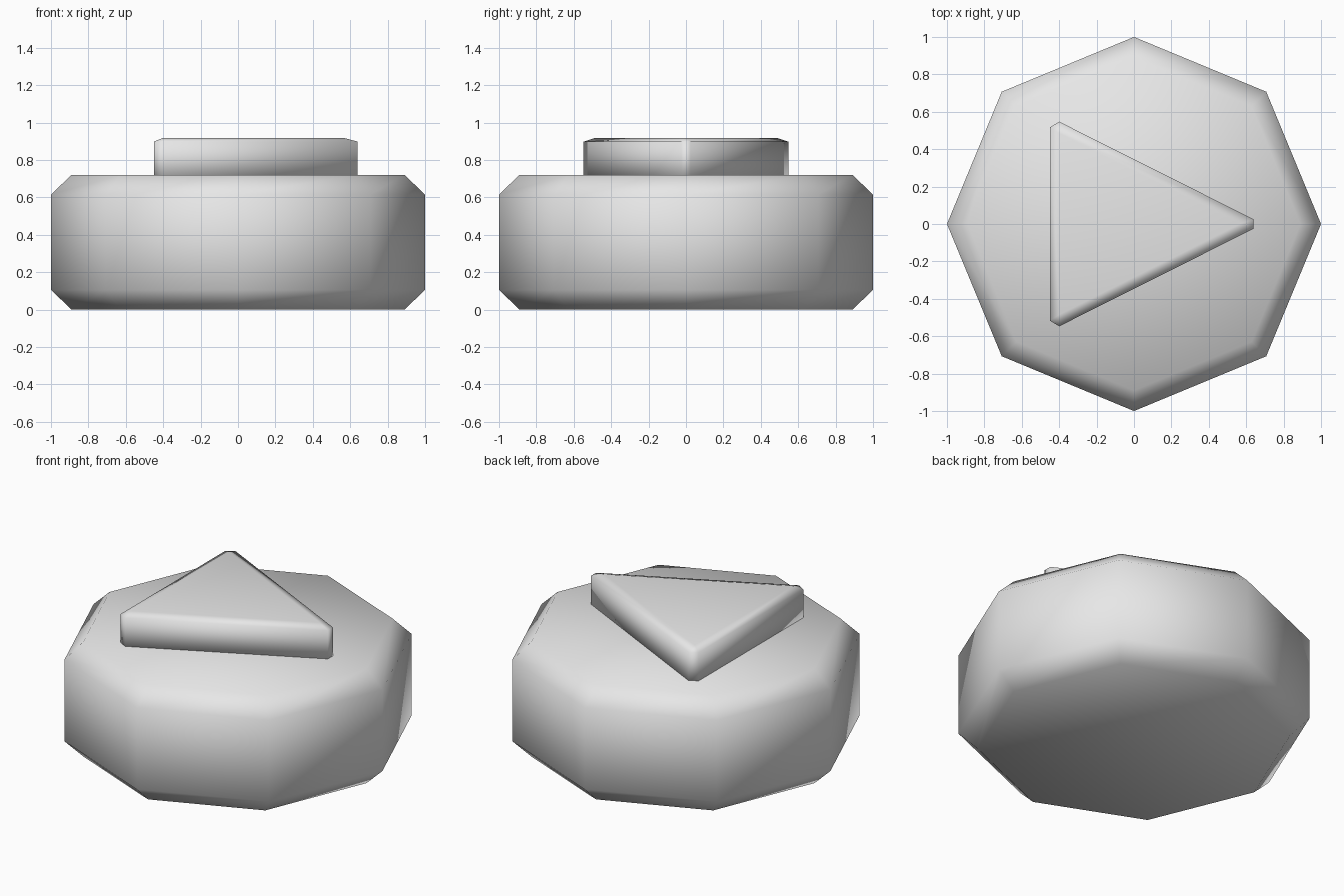
import bpy, bmesh
from math import cos, sin, pi

cube = bpy.data.objects.get("Cube")
if cube:
    bpy.data.objects.remove(cube, do_unlink=True)

# Single plain grey
grey = bpy.data.materials.new("plain_grey")
grey.use_nodes = True
grey.diffuse_color = (0.8, 0.8, 0.8, 1)
grey.node_tree.nodes["Principled BSDF"].inputs["Base Color"].default_value = (0.8, 0.8, 0.8, 1)


def finish(name, bm):
    """Turn a bmesh into a smooth shaded grey object."""
    bmesh.ops.recalc_face_normals(bm, faces=bm.faces)
    for f in bm.faces:
        f.smooth = True
    mesh = bpy.data.meshes.new(name)
    bm.to_mesh(mesh)
    bm.free()
    mesh.materials.append(grey)
    obj = bpy.data.objects.new(name, mesh)
    bpy.context.collection.objects.link(obj)
    return obj


def ring(bm, points, z):
    return [bm.verts.new((x, y, z)) for x, y in points]


def bridge(bm, low, high):
    n = len(low)
    for i in range(n):
        j = (i + 1) % n
        bm.faces.new((low[i], low[j], high[j], high[i]))


# Octagonal button body with chamfered rims
SIDES = 8
bm = bmesh.new()
rings = []
for radius, z in ((0.89, 0), (1, 0.105), (1, 0.615), (0.89, 0.72)):
    pts = [(radius * cos(2 * pi * i / SIDES), radius * sin(2 * pi * i / SIDES)) for i in range(SIDES)]
    rings.append(ring(bm, pts, z))
for low, high in zip(rings, rings[1:]):
    bridge(bm, low, high)
bm.faces.new(rings[0][::-1])
bm.faces.new(rings[-1])
finish("button_body", bm)

# Raised triangle with clipped corners and a chamfered top edge
bm = bmesh.new()
outline = [(0.64, -0.025), (0.64, 0.025), (-0.40, 0.547),
           (-0.45, 0.517), (-0.45, -0.517), (-0.40, -0.547)]
bottom = ring(bm, outline, 0.69)
rim = ring(bm, outline, 0.898)
top = ring(bm, [(0.565, 0), (-0.40, 0.485), (-0.40, -0.485)], 0.918)
bridge(bm, bottom, rim)
bm.faces.new(bottom[::-1])
bm.faces.new(top)
for i in range(3):
    a, b, c = rim[2 * i], rim[2 * i + 1], rim[(2 * i + 2) % 6]
    bm.faces.new((a, b, top[i]))
    bm.faces.new((b, c, top[(i + 1) % 3], top[i]))
finish("raised_triangle", bm)
